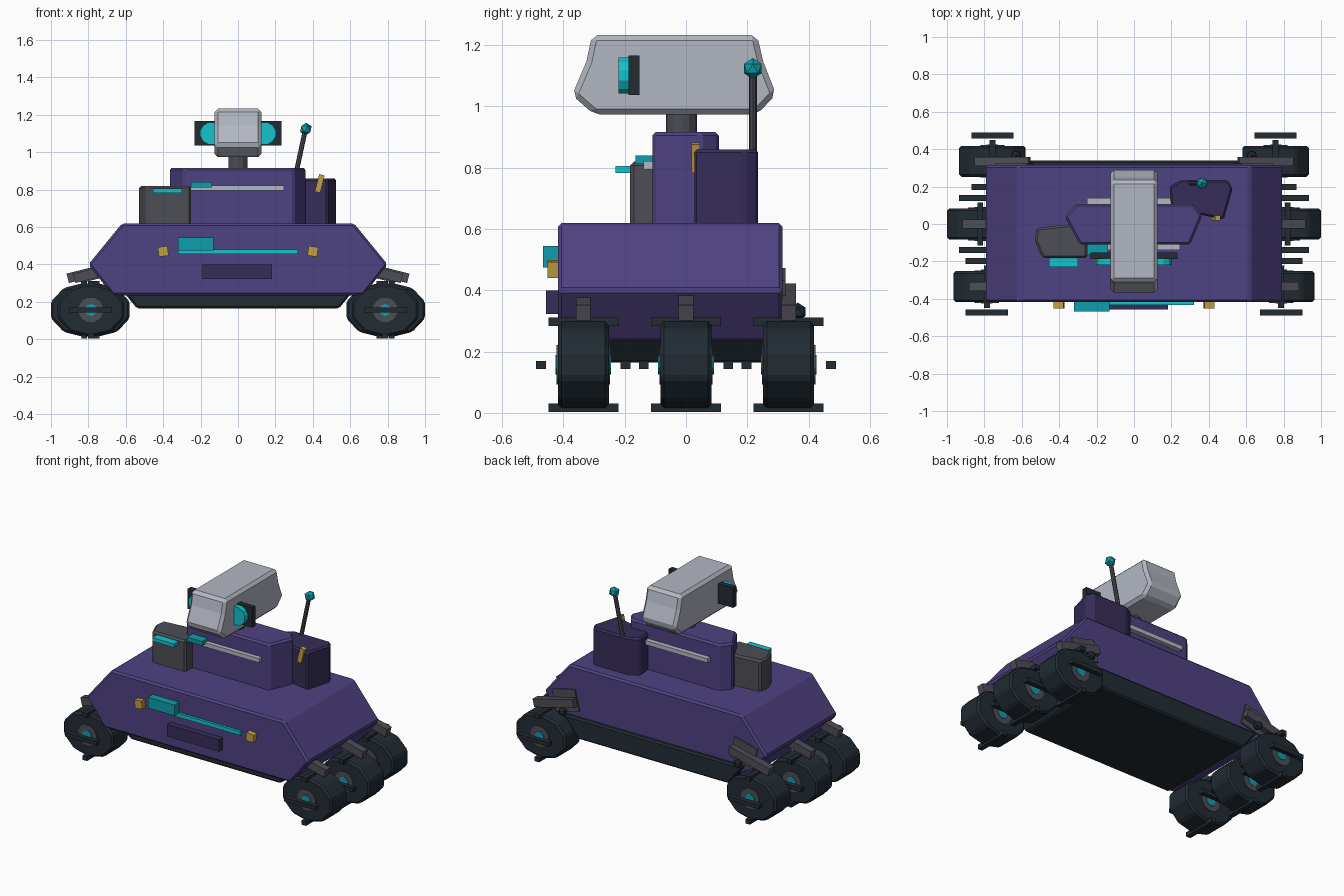
import bpy, bmesh, math
from mathutils import Matrix, Vector

cube = bpy.data.objects.get("Cube")
if cube:
    bpy.data.objects.remove(cube, do_unlink=True)


def material(name, rgb):
    m = bpy.data.materials.new(name)
    m.use_nodes = True
    m.diffuse_color = (*rgb, 1)
    m.node_tree.nodes["Principled BSDF"].inputs["Base Color"].default_value = (*rgb, 1)
    return m


PURPLE = material("purple", (.076, .054, .22))
DARK_PURPLE = material("dark purple", (.037, .026, .10))
BLACK = material("blue black", (.016, .025, .034))
GREY = material("dark grey", (.074, .074, .092))
SILVER = material("silver", (.45, .475, .54))
CYAN = material("cyan", (.007, .55, .61))
TEAL = material("teal", (.005, .34, .41))
GOLD = material("gold", (.55, .35, .055))


def finish(name, bm, mat, bevel=0):
    bmesh.ops.recalc_face_normals(bm, faces=bm.faces)
    me = bpy.data.meshes.new(name)
    bm.to_mesh(me)
    bm.free()
    me.materials.append(mat)
    ob = bpy.data.objects.new(name, me)
    bpy.context.collection.objects.link(ob)
    if bevel:
        mod = ob.modifiers.new("bevel", 'BEVEL')
        mod.width = bevel
        mod.segments = 1
        mod.limit_method = 'ANGLE'
        mod.angle_limit = math.radians(28)
    return ob


def prism(name, pts, axis, lo, hi, mat, bevel=0):
    """Extrude a 2D outline along an axis; outline uses the other two axes."""
    bm = bmesh.new()

    def place(p, h):
        co = list(p)
        co.insert("xyz".index(axis), h)
        return Vector(co)
    face = bm.faces.new([bm.verts.new(place(p, lo)) for p in pts])
    out = bmesh.ops.extrude_face_region(bm, geom=[face])
    step = place((0, 0), hi - lo)
    bmesh.ops.translate(bm, vec=step, verts=[v for v in out["geom"] if isinstance(v, bmesh.types.BMVert)])
    return finish(name, bm, mat, bevel)


def box(name, x, y, z, mat, bevel=0, tilt=0):
    """Box from ranges, tilted about y in degrees."""
    bm = bmesh.new()
    size = [r[1] - r[0] for r in (x, y, z)]
    mid = Vector([(r[0] + r[1]) / 2 for r in (x, y, z)])
    mat4 = Matrix.Translation(mid) @ Matrix.Rotation(math.radians(tilt), 4, 'Y') @ Matrix.Diagonal((*size, 1))
    bmesh.ops.create_cube(bm, size=1, matrix=mat4)
    return finish(name, bm, mat, bevel)


def disc(name, x, y, z, rx, rz, mat, n, bevel=0):
    """Cylinder along y over the range y."""
    turn = math.pi / n
    pts = [(x + rx * math.cos(turn + i * math.tau / n), z + rz * math.sin(turn + i * math.tau / n)) for i in range(n)]
    return prism(name, pts, "y", y[0], y[1], mat, bevel)


def rod(name, a, b, r, mat, n):
    a, b = Vector(a), Vector(b)
    bm = bmesh.new()
    rot = (b - a).to_track_quat('Z', 'Y').to_matrix().to_4x4()
    bmesh.ops.create_cone(bm, cap_ends=True, segments=n, radius1=r, radius2=r, depth=(b - a).length,
                          matrix=Matrix.Translation((a + b) / 2) @ rot)
    return finish(name, bm, mat)


def around(c, h):
    return (c - h, c + h)


# Hull and belly
prism("hull", [(-.8, .40), (-.62, .62), (.62, .62), (.8, .40), (.67, .235), (-.67, .235)],
      "y", -.418, .315, PURPLE, .012)
prism("belly", [(-.54, .165), (-.65, .30), (.65, .30), (.54, .165)], "y", -.34, .34, BLACK, .01)

# Upper deck and side pods
prism("upper_deck", [(-.31, .107), (.32, .107), (.365, .045), (.30, -.11), (-.29, -.11), (-.37, .04)],
      "z", .6, .917, PURPLE, .012)
prism("rear_pod", [(.19, .20), (.25, .235), (.50, .235), (.527, .19), (.48, .025), (.2, .08)],
      "z", .6, .86, DARK_PURPLE, .01)
prism("front_pod", [(-.52, -.02), (-.32, .0), (-.25, -.09), (-.25, -.182), (-.49, -.182), (-.53, -.09)],
      "z", .6, .82, GREY, .012)
for name, y in (("front_rail", -.12), ("back_rail", .12)):
    box(name, (-.25, .247), around(y, .018), (.795, .822), SILVER)
box("pod_lamp", (-.455, -.30), (-.23, -.17), (.783, .806), CYAN)
box("deck_lamp", (-.25, -.14), (-.165, -.10), (.812, .84), TEAL)
box("pod_latch", around(.437, .015), (.018, .046), around(.833, .048), GOLD, tilt=14)

# Front panel details
box("front_light_strip", (-.32, .32), (-.434, -.41), (.455, .48), CYAN)
box("front_sensor", (-.32, -.13), (-.467, -.41), (.475, .545), TEAL)
box("front_hatch", (-.19, .183), (-.457, -.41), (.322, .40), DARK_PURPLE)
for side in (-1, 1):
    box("headlamp", around(.4 * side, .026), (-.452, -.41), around(.47, .026), GOLD, tilt=8 * side)

# Camera head
rod("neck", (0, -.015, .88), (0, -.015, 1.0), .051, GREY, 12)
prism("head", [(-.372, 1.037), (-.325, 1.147), (-.307, 1.233), (.232, 1.233), (.252, 1.147),
               (.294, 1.04), (.232, .974), (-.30, .974)], "x", -.125, .125, SILVER, .018)
for side in (-1, 1):
    box("eye_mount", around(.17 * side, .062), (-.187, -.152), (1.037, 1.166), BLACK)
    disc("eye_lens", .143 * side, (-.22, -.18), 1.101, .061, .061, CYAN, 12)

# Antenna
rod("antenna_mast", (.30, .218, .84), (.36, .218, 1.12), .013, GREY, 8)
bm = bmesh.new()
bmesh.ops.create_icosphere(bm, subdivisions=1, radius=.034, matrix=Matrix.Translation((.363, .218, 1.124)))
finish("antenna_tip", bm, TEAL)

# Wheels with hubs, tread bars and suspension arms
HUB_Z = .157
for side in (-1, 1):
    for wx, wy in ((.787, -.335), (.822, 0), (.757, .335)):
        x = wx * side
        disc("wheel", x, around(wy, .083), HUB_Z, .187, .145, BLACK, 10, .012)
        disc("hub", x, around(wy, .087), HUB_Z, .067, .067, GREY, 12)
        disc("hub_cap", x, around(wy, .091), HUB_Z, .032, .032, TEAL, 10)
        for s in (-1, 1):
            box("tread_bar", around(x, .016), around(wy, .114), around(HUB_Z + .14 * s, .014), BLACK)
            box("side_bar", around(x, .113), around(wy + .138 * s, .016), around(HUB_Z, .013), BLACK)
        box("suspension_arm", around(x - .055 * side, .148), around(wy, .024), around(.362, .026),
            GREY, tilt=14 * side)
    # Rear mounts and pivots
    box("rear_mount", around(.64 * side, .085), (.295, .324), around(.385, .07), GREY, tilt=14 * side)
    bm = bmesh.new()
    bmesh.ops.create_icosphere(bm, subdivisions=1, radius=.03, matrix=Matrix.Translation((.63 * side, .365, .33)))
    finish("pivot", bm, BLACK)
